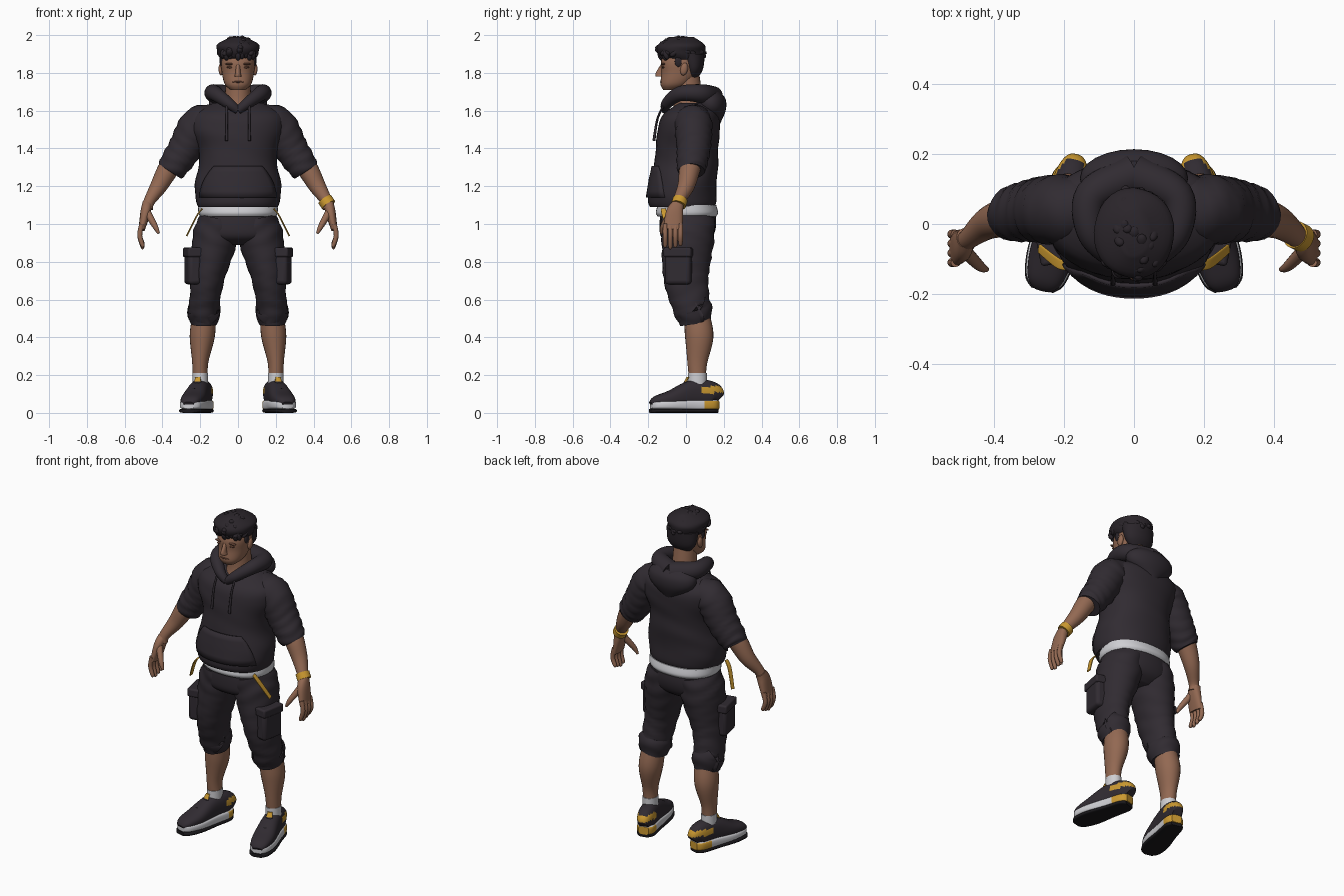
import bpy, bmesh, math, random
from mathutils import Vector, Matrix

if bpy.data.objects.get("Cube"):
    bpy.data.objects.remove(bpy.data.objects["Cube"])
random.seed(4)
X, Y, Z = Vector((1, 0, 0)), Vector((0, 1, 0)), Vector((0, 0, 1))
parts = []


def material(name, red, green, blue):
    mat = bpy.data.materials.new(name)
    mat.use_nodes = True
    color = (red, green, blue, 1)
    mat.diffuse_color = color
    mat.node_tree.nodes["Principled BSDF"].inputs["Base Color"].default_value = color
    return mat


cloth = material("charcoal cloth", .03, .024, .031)
hair = material("dark hair", .023, .018, .023)
skin = material("skin", .29, .14, .085)
dark_skin = material("shaded skin", .15, .065, .04)
white = material("off white", .62, .62, .65)
yellow = material("yellow", .6, .32, .03)
rubber = material("black rubber", .01, .009, .011)


def finish(name, bm, mats, mirror=False, rule=None, thick=0, bevel=0):
    """Turn a bmesh into an object with its materials and modifiers."""
    bmesh.ops.recalc_face_normals(bm, faces=bm.faces)
    if rule:
        for face in bm.faces:
            face.material_index = rule(face.calc_center_median())
    mesh = bpy.data.meshes.new(name)
    bm.to_mesh(mesh)
    bm.free()
    obj = bpy.data.objects.new(name, mesh)
    bpy.context.collection.objects.link(obj)
    for mat in mats:
        mesh.materials.append(mat)
    if bevel:
        mod = obj.modifiers.new("bevel", "BEVEL")
        mod.width, mod.segments = bevel, 3
    if thick:
        mod = obj.modifiers.new("thickness", "SOLIDIFY")
        mod.thickness, mod.offset = thick, 0
    if mirror:
        obj.modifiers.new("mirror", "MIRROR")
    parts.append(obj)


def smooth_path(rows, steps):
    """Catmull-Rom interpolation of rows of numbers."""
    out, last = [], len(rows) - 1
    for i in range(last):
        near = (rows[max(i - 1, 0)], rows[i], rows[i + 1], rows[min(i + 2, last)])
        for k in range(steps):
            t = k / steps
            out.append([q + t / 2 * (r - p + t * (2 * p - 5 * q + 4 * r - s + t * (3 * (q - r) + s - p)))
                        for p, q, r, s in zip(*near)])
    return out + [list(rows[last])]


def loft(name, rings, mats, ref=None, seg=24, power=1, steps=5, fold=0, freq=90,
         mirror=False, rule=None, matrix=Matrix()):
    """Skin rings of x, y, z, half width and optional half depth; without ref they stay level."""
    rows = smooth_path([(*ring, ring[-1])[:5] for ring in rings], steps)
    centers = [Vector(row[:3]) for row in rows]
    bm, loops, run = bmesh.new(), [], 0
    for i, center in enumerate(centers):
        before, after = centers[max(i - 1, 0)], centers[min(i + 1, len(rows) - 1)]
        run += (center - before).length
        u, v = X, Y
        if ref:
            along = (after - before).normalized()
            v = (ref - along * ref.dot(along)).normalized()
            u = v.cross(along)
        loop = []
        for k in range(seg):
            a = math.tau * k / seg
            c, s = (math.copysign(abs(w) ** power, w) for w in (math.cos(a), math.sin(a)))
            swell = 1 + fold * math.sin(freq * run + 2 * math.sin(2 * a + 9 * run))
            loop.append(bm.verts.new(center + (u * rows[i][3] * c + v * rows[i][4] * s) * swell))
        loops.append(loop)
    for low, high in zip(loops, loops[1:]):
        for k in range(seg):
            n = (k + 1) % seg
            bm.faces.new((low[k], low[n], high[n], high[k]))
    bm.faces.new(loops[0])
    bm.faces.new(loops[-1])
    bm.transform(matrix)
    finish(name, bm, mats, mirror, rule)


def level(rows):
    """Rows of height, front, back and half width to level rings."""
    return [(0, (front + back) / 2, z, width, (back - front) / 2) for z, front, back, width in rows]


def balls(name, mat, items, mirror=False):
    bm = bmesh.new()
    for place, size, turn in items:
        shape = Matrix.Translation(place) @ Matrix.Rotation(turn, 4, 'X') @ Matrix.Diagonal((*size, 1))
        bmesh.ops.create_icosphere(bm, subdivisions=3, radius=1, matrix=shape)
    finish(name, bm, [mat], mirror)


def box(name, place, size, bevel):
    bm = bmesh.new()
    shape = Matrix.Translation(place) @ Matrix.Rotation(-.2, 4, 'Z') @ Matrix.Diagonal((*size, 1))
    bmesh.ops.create_cube(bm, size=1, matrix=shape)
    finish(name, bm, [cloth], mirror=True, bevel=bevel)


# Hoodie body, sleeves and hood
torso = level([(1.09, -.19, .15, .21), (1.12, -.2, .16, .22), (1.2, -.19, .16, .23), (1.3, -.17, .17, .21),
               (1.4, -.16, .17, .21), (1.5, -.15, .18, .25), (1.58, -.12, .17, .24), (1.64, -.04, .12, .13)])
loft("hoodie_body", torso, [cloth], seg=40, power=.9, fold=.008, freq=40)
loft("hoodie_sleeves", [(.13, .04, 1.54, .09), (.21, .04, 1.52, .1), (.28, .04, 1.4, .09),
                        (.34, .03, 1.31, .08), (.36, .03, 1.28, .07)],
     [cloth], Y, steps=7, fold=.035, freq=110, mirror=True)
loft("hood_rim", [(0, -.11, 1.6, .02), (.05, -.1, 1.64, .03), (.12, -.03, 1.69, .04),
                  (.12, .08, 1.69, .05), (0, .14, 1.67, .06)], [cloth], Z, steps=7, mirror=True)
loft("hood_back", level([(1.53, .12, .18, .04), (1.6, .06, .21, .14), (1.66, .05, .21, .15),
                         (1.7, .1, .18, .1)]), [cloth])

# Front pocket following the body surface
body_rows = smooth_path(torso, 8)


def chest_y(x, z):
    row = min(body_rows, key=lambda candidate: abs(candidate[2] - z))
    return row[1] - row[4] * math.sqrt(1 - abs(x / row[3]) ** 2.2)


bm = bmesh.new()
grid = []
for i in range(6):
    z, width = 1.14 + i / 30, .2 - .003 * i * i
    across = [width * k / 8 for k in range(-8, 9)]
    grid.append([bm.verts.new((x, chest_y(x, z) - .007, z)) for x in across])
for low, high in zip(grid, grid[1:]):
    for k in range(len(low) - 1):
        bm.faces.new((low[k], low[k + 1], high[k + 1], high[k]))
finish("hoodie_pocket", bm, [cloth], thick=.014)
loft("drawstrings", [(.06, -.11, 1.64, .006), (.06, -.15, 1.56, .006), (.06, -.17, 1.44, .008)],
     [cloth], Y, seg=8, mirror=True)

# Shirt hem, shorts, cargo pockets and straps
loft("shirt_hem", level([(1.04, -.15, .16, .2), (1.06, -.16, .17, .21), (1.1, -.15, .16, .21)]),
     [white], seg=40, power=.9)
loft("shorts_hips", level([(.89, -.07, .09, .1), (.93, -.13, .14, .2), (1, -.14, .16, .21),
                           (1.1, -.13, .15, .19)]), [cloth], seg=40, power=.9)
loft("shorts_legs", [(.1, .01, 1.03, .1, .14), (.12, .01, .93, .12, .14), (.16, 0, .72, .09, .12),
                     (.18, .03, .56, .08, .1), (.18, .04, .54, .09, .1), (.18, .05, .47, .07, .08)],
     [cloth], Y, seg=28, steps=8, fold=.025, freq=75, mirror=True)
box("cargo_pockets", (.24, -.04, .77), (.07, .14, .18), .02)
box("cargo_flaps", (.24, -.04, .85), (.08, .15, .05), .01)
loft("waist_straps", [(.19, -.12, 1.08, .004, .013), (.22, -.11, 1.04, .004, .015),
                      (.27, -.07, .94, .004, .013)], [yellow], Y, power=.5, mirror=True)

# Arms, hands and bracelet
loft("forearms", [(.33, .04, 1.35, .05), (.37, .02, 1.29, .055), (.42, 0, 1.2, .045),
                  (.47, -.04, 1.12, .03), (.48, -.05, 1.08, .03)], [skin], Y, mirror=True)
loft("palms", [(.48, -.04, 1.11, .026, .03), (.49, -.06, 1.06, .027, .046), (.51, -.07, .97, .017, .05)],
     [skin], Y, power=.85, mirror=True)
for k, name in enumerate(("index", "middle", "ring", "little")):
    y, tip = -.11 + k * .027, .87 + .008 * abs(k - 1)
    loft(name + "_fingers", [(.51, y, 1, .013), (.52, y, .94, .013), (.505, y, tip + .01, .011),
                             (.5, y, tip, .005)], [skin], Y, seg=12, mirror=True)
loft("thumbs", [(.48, -.08, 1.06, .02), (.44, -.12, .99, .015), (.42, -.13, .95, .007)],
     [skin], Y, seg=12, mirror=True)
loft("bracelet", [(.46, -.03, 1.13, .04), (.48, -.04, 1.1, .04)], [yellow], Y)

# Head, face and neck
loft("neck", level([(1.58, -.09, .1, .08), (1.65, -.06, .09, .07), (1.8, -.06, .07, .065)]), [skin])
loft("head", level([(1.71, -.12, -.04, .04), (1.74, -.135, .02, .07), (1.8, -.13, .07, .085),
                    (1.87, -.13, .09, .09), (1.96, -.08, .06, .06)]), [skin], seg=32, power=.9)
loft("nose", level([(1.78, -.16, -.11, .02), (1.8, -.16, -.11, .014), (1.85, -.13, -.11, .01)]), [skin])
balls("lips", dark_skin, [((0, -.131, 1.752), (.03, .008, .005), 0)])
balls("eyes", dark_skin, [((.04, -.12, 1.83), (.02, .008, .006), 0)], mirror=True)
balls("eyebrows", dark_skin, [((.04, -.12, 1.847), (.03, .012, .006), 0)], mirror=True)
balls("ears", skin, [((.09, -.01, 1.82), (.013, .02, .034), -.2)], mirror=True)

# Hair: cap, nape, scattered tufts and fringe
loft("hair_cap", level([(1.87, -.12, .09, .09), (1.91, -.15, .1, .11), (1.95, -.15, .1, .11),
                        (1.99, -.09, .04, .04)]), [hair], seg=32, fold=.02, freq=70)
loft("hair_nape", level([(1.77, .01, .06, .05), (1.82, -.01, .09, .09), (1.9, -.04, .1, .1)]), [hair])
tufts = []
for k in range(70):
    a, height = random.uniform(0, math.tau), random.random()
    reach = math.sqrt(1 - height * height)
    spot = (.095 * reach * math.cos(a), .115 * reach * math.sin(a) - .03, 1.9 + .08 * height)
    tufts.append((spot, (.018, random.uniform(.018, .03), .015), random.uniform(-.8, .8)))
for k in range(-4, 5):
    tufts.append(((k * .02, abs(k) * .007 - .134, 1.888 + .006 * (k % 3)), (.014, .014, .025), .4))
balls("hair_tufts", hair, tufts)
balls("sideburns", hair, [((.086, -.04, 1.86), (.01, .02, .03), 0)], mirror=True)

# Calves and socks
loft("calves", [(.18, .06, .5, .064, .07), (.19, .07, .4, .066, .075), (.2, .06, .27, .043, .053),
                (.2, .06, .19, .04, .045)], [skin], Y, mirror=True)
loft("socks", [(.2, .06, .21, .042, .05), (.2, .06, .12, .042, .05)], [white], Y, mirror=True)

# Shoes, toes turned outward: layers share one plan of length, half width and upper height
plan = [(-.19, .03, .06), (-.16, .056, .09), (-.08, .068, .12), (.04, .058, .175),
        (.14, .052, .165), (.175, .03, .11)]
turn = Matrix.Translation((.214, 0, 0)) @ Matrix.Rotation(.25, 4, 'Z')
shoe = dict(ref=Z, mirror=True, matrix=turn, seg=32, steps=7)
loft("shoe_uppers", [(0, y, top / 2 + .015, width * .92, top / 2 - .015) for y, width, top in plan],
     [cloth, yellow], power=.8, rule=lambda c: int(c.y > .085 and .105 < c.z < .14), **shoe)
loft("midsoles", [(0, y, .042, width, .015 + top / 12) for y, width, top in plan],
     [white, yellow], power=.5, rule=lambda c: int(c.y > .105 and c.z < .063), **shoe)
loft("outsoles", [(0, y - .005, .011, width + .002, .011) for y, width, top in plan],
     [rubber], power=.5, **shoe)
for k in range(4):
    y, z = .028 * k - .07, .125 + .013 * k
    loft("shoe_laces", [(side * .035, y, z - .02 * abs(side), .006) for side in (-1, 0, 1)],
         [rubber], Z, seg=8, mirror=True, matrix=turn)
loft("shoe_tongues", [(0, -.01, .15, .022, .008), (0, .01, .19, .014, .006)],
     [cloth, yellow], mirror=True, matrix=turn, rule=lambda c: int(c.z > .165))

# Smooth shading with crisp edges
bpy.ops.object.select_all(action='DESELECT')
for obj in parts:
    obj.select_set(True)
bpy.context.view_layer.objects.active = parts[0]
bpy.ops.object.shade_smooth_by_angle(angle=math.radians(45))
